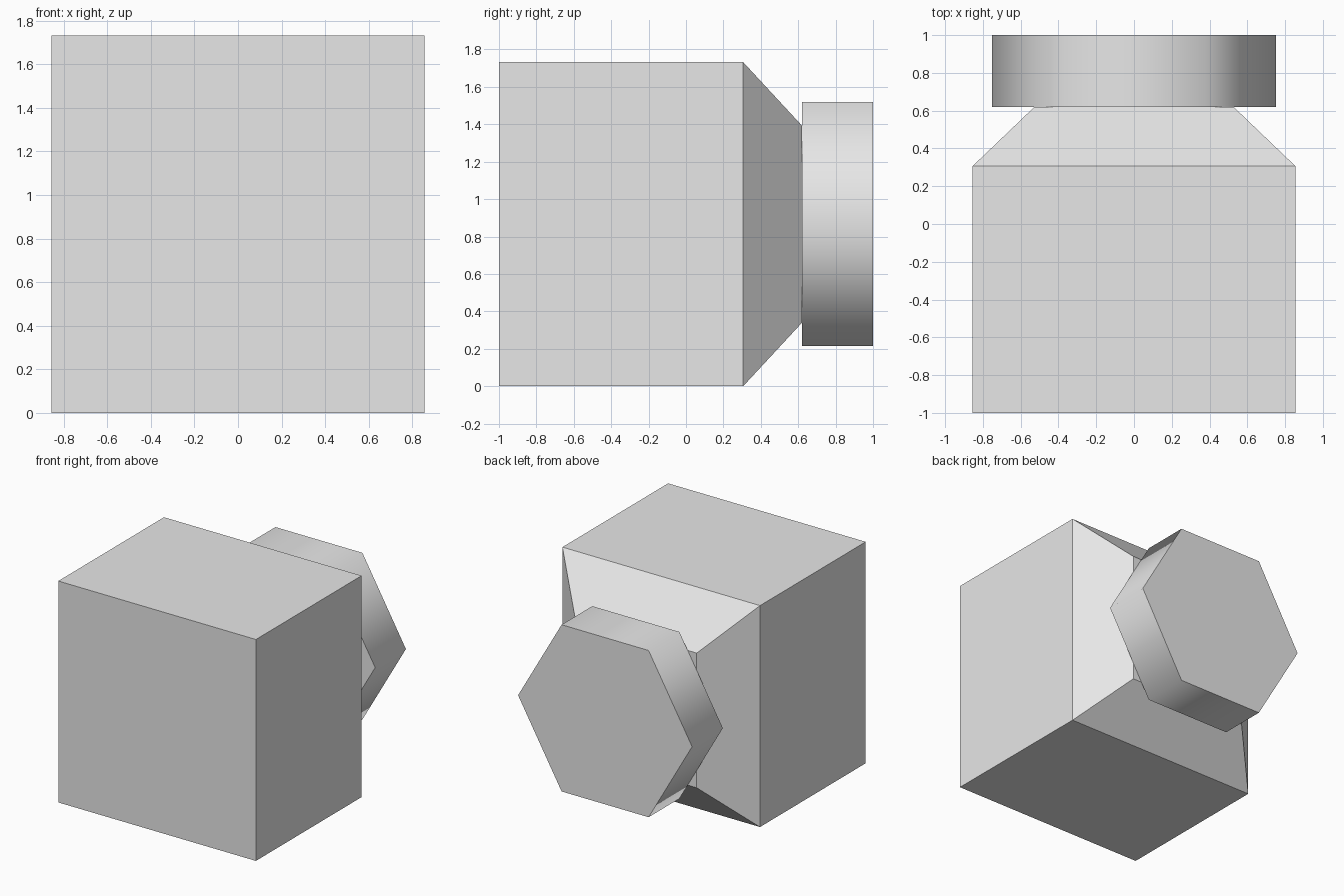
import bpy, bmesh
from math import cos, sin, radians

old = bpy.data.objects.get("Cube")
if old:
    bpy.data.objects.remove(old, do_unlink=True)

grey = bpy.data.materials.new("light_grey")
grey.use_nodes = True
grey.diffuse_color = (0.8, 0.8, 0.8, 1)
grey.node_tree.nodes["Principled BSDF"].inputs["Base Color"].default_value = (0.8, 0.8, 0.8, 1)

MID_Z = 0.866  # height of the shared axis


def loft(name, sections):
    """Solid along y from (y, outline) sections, capped at both ends."""
    bm = bmesh.new()
    rings = [[bm.verts.new((x, y, MID_Z + z)) for x, z in outline] for y, outline in sections]
    for a, b in zip(rings, rings[1:]):
        for i in range(len(a)):
            j = (i + 1) % len(a)
            bm.faces.new((a[i], a[j], b[j], b[i]))
    bm.faces.new(rings[0])
    bm.faces.new(rings[-1])
    bmesh.ops.recalc_face_normals(bm, faces=bm.faces[:])
    mesh = bpy.data.meshes.new(name)
    bm.to_mesh(mesh)
    bm.free()
    mesh.materials.append(grey)
    obj = bpy.data.objects.new(name, mesh)
    bpy.context.collection.objects.link(obj)
    return obj


def rectangle(w, h):
    return [(-w, -h), (w, -h), (w, h), (-w, h)]


# Block with a tapered back
loft("body", [(-1.0, rectangle(0.855, MID_Z)),
              (0.306, rectangle(0.855, MID_Z)),
              (0.62, rectangle(0.527, 0.527))])

# Hexagonal disc on the back, smooth around the rim and sharp at the caps
hexagon = [(0.753 * cos(radians(a)), 0.753 * sin(radians(a))) for a in range(0, 360, 60)]
disc = loft("hexagonal_disc", [(0.62, hexagon), (1.0, hexagon)])
bpy.ops.object.select_all(action="DESELECT")
disc.select_set(True)
bpy.context.view_layer.objects.active = disc
bpy.ops.object.shade_smooth_by_angle(angle=radians(75))
